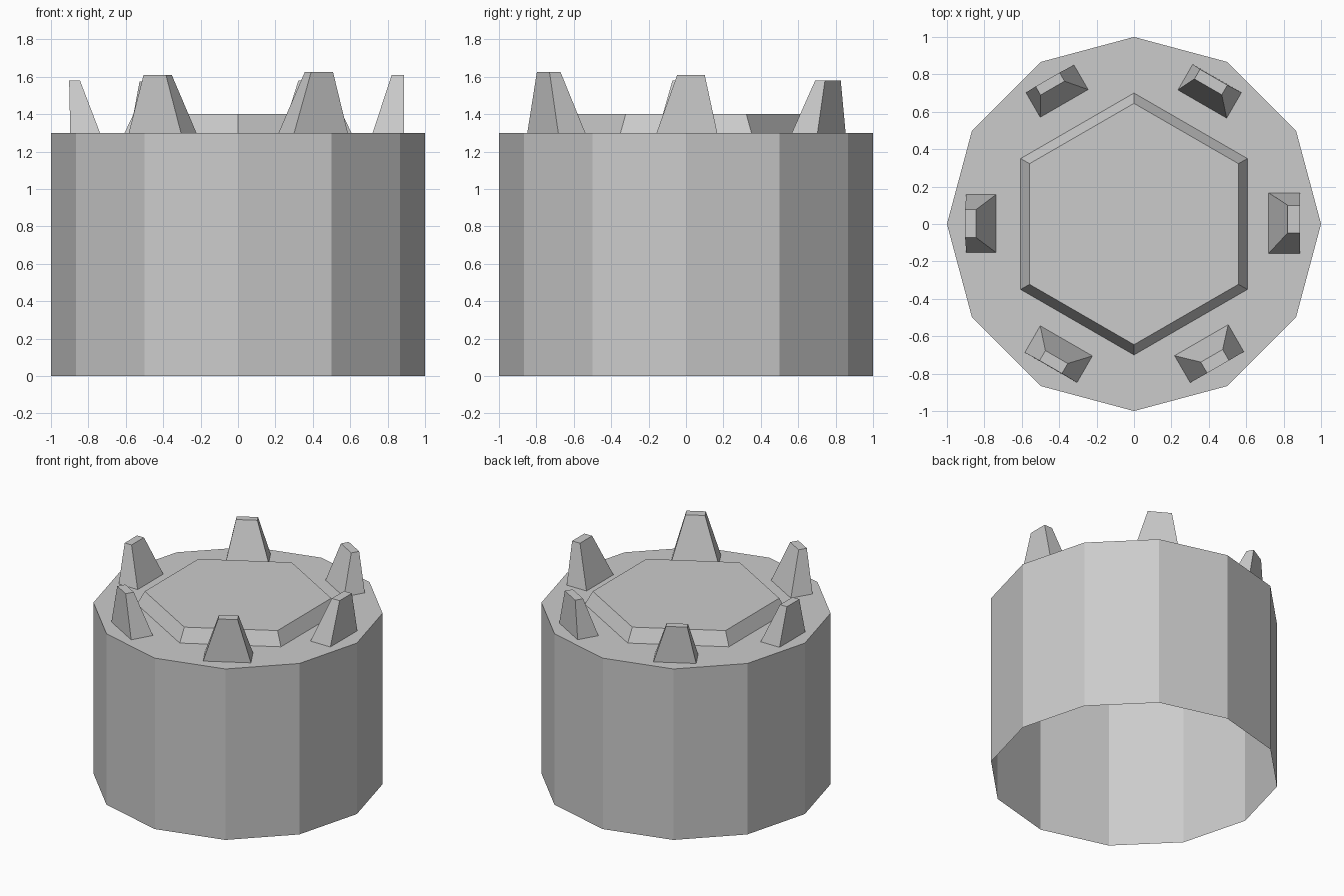
import bpy, bmesh
from math import cos, sin, radians

if "Cube" in bpy.data.objects:
    bpy.data.objects.remove(bpy.data.objects["Cube"])


def make_object(name, rings, cap_top=True):
    """Loft equal-sized point rings from bottom to top, open underneath."""
    bm = bmesh.new()
    loops = [[bm.verts.new(p) for p in ring] for ring in rings]
    for low, high in zip(loops, loops[1:]):
        n = len(low)
        for i in range(n):
            j = (i + 1) % n
            bm.faces.new((low[i], low[j], high[j], high[i]))
    if cap_top:
        bm.faces.new(loops[-1])
    mesh = bpy.data.meshes.new(name)
    bm.to_mesh(mesh)
    bm.free()
    obj = bpy.data.objects.new(name, mesh)
    bpy.context.collection.objects.link(obj)
    return obj


def polygon(sides, radius, z, start=0):
    angles = [radians(start + 360 * i / sides) for i in range(sides)]
    return [(radius * cos(a), radius * sin(a), z) for a in angles]


def rect(r0, r1, t0, t1, z):
    return [(r0, t0, z), (r1, t0, z), (r1, t1, z), (r0, t1, z)]


BODY_TOP = 1.3

# Twelve-sided hollow body, open at the bottom
make_object("body", [polygon(12, 1, 0), polygon(12, 1, BODY_TOP)])

# Bevelled hexagonal raised plate
make_object("hex_plate", [polygon(6, 0.70, BODY_TOP, 30), polygon(6, 0.645, 1.4, 30)])

# Irregular tapered teeth: angle, base and top (radial range, tangential range), height
TEETH = [
    (0, (0.72, 0.887, -0.157, 0.167), (0.822, 0.888, -0.047, 0.10), 1.61),
    (60, (0.738, 0.896, -0.146, 0.155), (0.833, 0.893, -0.061, 0.108), 1.58),
    (120, (0.745, 0.897, -0.147, 0.149), (0.847, 0.90, -0.06, 0.088), 1.575),
    (180, (0.738, 0.897, -0.157, 0.152), (0.845, 0.903, -0.077, 0.072), 1.58),
    (240, (0.722, 0.887, -0.162, 0.16), (0.823, 0.885, -0.072, 0.066), 1.61),
    (300, (0.718, 0.885, -0.164, 0.167), (0.818, 0.886, -0.06, 0.075), 1.625),
]
for i, (angle, base, top, height) in enumerate(TEETH):
    tooth = make_object(f"tooth_{i + 1}", [rect(*base, BODY_TOP), rect(*top, height)])
    tooth.rotation_euler.z = radians(angle)
